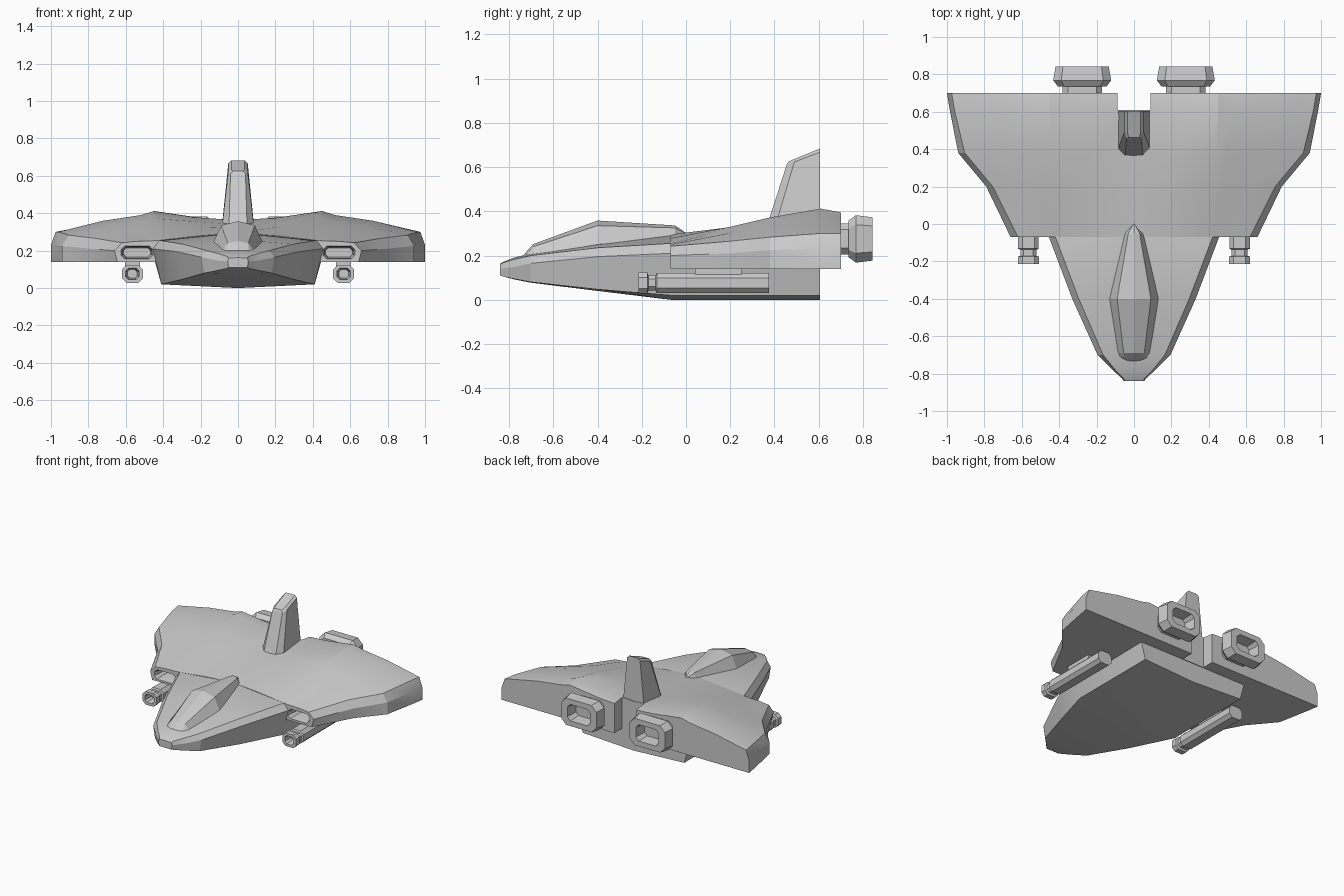
import bpy, bmesh, math

if "Cube" in bpy.data.objects:
    bpy.data.objects.remove(bpy.data.objects["Cube"])


def loft(name, rings):
    """Skin a list of equally sized closed rings and cap both ends."""
    bm = bmesh.new()
    rows = [[bm.verts.new(p) for p in r] for r in rings]
    n = len(rows[0])
    for a, b in zip(rows, rows[1:]):
        for i in range(n):
            bm.faces.new((a[i], a[(i + 1) % n], b[(i + 1) % n], b[i]))
    bm.faces.new(rows[0])
    bm.faces.new(rows[-1][::-1])
    bmesh.ops.recalc_face_normals(bm, faces=bm.faces)
    me = bpy.data.meshes.new(name)
    bm.to_mesh(me)
    bm.free()
    ob = bpy.data.objects.new(name, me)
    bpy.context.collection.objects.link(ob)
    return ob


def sym(y, half):
    """Full symmetric section at y from a half profile, top centre to bottom centre."""
    return [(x, y, z) for x, z in half] + [(-x, y, z) for x, z in half[-2:0:-1]]


def octa(cx, cz, y, hw, hh, c=0.3):
    """Rectangle with cut corners in the xz plane."""
    k = c * 2 * min(hw, hh)
    pts = [(hw, -hh + k), (hw, hh - k), (hw - k, hh), (-hw + k, hh),
           (-hw, hh - k), (-hw, -hh + k), (-hw + k, -hh), (hw - k, -hh)]
    return [(cx + x, y, cz + z) for x, z in pts]


def tube(name, cx, cz, steps, c=0.3):
    return loft(name, [octa(cx, cz, y, w, h, c) for y, w, h in steps])


def cut(target, cutter):
    cutter.hide_render = True
    m = target.modifiers.new("cut", 'BOOLEAN')
    m.object, m.operation, m.solver = cutter, 'DIFFERENCE', 'EXACT'
    bpy.context.view_layer.objects.active = target
    bpy.ops.object.modifier_apply(modifier=m.name)
    bpy.data.objects.remove(cutter)


# Fuselage: y, top centre z, upper edge, outer edge, bottom edge, bottom centre z
body = [(-.84, .163, (.05, .16), (.055, .14), (.05, .11), .11),
        (-.825, .172, (.055, .168), (.065, .142), (.06, .105), .105),
        (-.78, .19, (.10, .182), (.115, .148), (.105, .095), .093),
        (-.70, .21, (.165, .20), (.195, .165), (.18, .08), .077),
        (-.40, .26, (.295, .235), (.33, .195), (.295, .047), .04),
        (-.07, .295, (.42, .255), (.455, .21), (.41, .02), 0),
        (.605, .20, (.42, .19), (.455, .18), (.41, .02), 0)]
fuselage = loft("fuselage", [sym(y, [(0, t), a, b, c, (0, d)]) for y, t, a, b, c, d in body])

# Delta wing
wing_sections = [
    (-.07, [(0, .295), (.22, .278), (.42, .255), (.46, .252), (.54, .25), (.62, .242), (.66, .20), (.645, .14)]),
    (.20, [(0, .322), (.22, .328), (.43, .33), (.48, .32), (.61, .302), (.755, .265), (.79, .21), (.79, .14)]),
    (.38, [(0, .34), (.22, .355), (.44, .372), (.50, .36), (.68, .332), (.905, .283), (.94, .225), (.94, .14)]),
    (.61, [(0, .362), (.22, .378), (.45, .412), (.52, .39), (.72, .36), (.96, .30), (.985, .23), (.985, .14)]),
    (.70, [(0, .35), (.22, .365), (.45, .395), (.52, .378), (.72, .352), (.975, .30), (1, .23), (1, .14)])]
wing = loft("delta_wing", [sym(y, h + [(0, .14)]) for y, h in wing_sections])

# Rear centre slot and the two front intakes are cut out of the wing
cut(wing, tube("slot_cutter", 0, .3, [(.61, .088, .3), (.8, .088, .3)], 0.001))
for s in (-1, 1):
    cut(wing, tube("intake_cutter", s * .54, .19,
                   [(-.09, .095, .04), (-.05, .078, .029), (.05, .072, .025)]))

# Canopy: y, ridge z, shoulder, base
canopy_sections = [(-.735, .20, (.03, .195), (.045, .185)),
                   (-.715, .225, (.055, .212), (.082, .19)),
                   (-.69, .252, (.055, .24), (.088, .20)),
                   (-.40, .358, (.09, .335), (.13, .25)),
                   (-.05, .336, (.03, .325), (.055, .28)),
                   (0, .302, (.004, .30), (.006, .28))]
loft("canopy", [sym(y, [(0, t), a, b, (0, .17)]) for y, t, a, b in canopy_sections])


# Tail fin with bevelled leading edge and sloping tip
def fin_ring(pts, z):
    return [(x, y, z(y)) for x, y in pts] + [(-x, y, z(y)) for x, y in pts[::-1]]


loft("tail_fin", [fin_ring([(.05, .345), (.092, .385), (.092, .605)], lambda y: .27),
                  fin_ring([(.04, .455), (.052, .49), (.052, .605)], lambda y: .61 + (y - .455) * .38),
                  fin_ring([(.028, .463), (.036, .49), (.036, .605)], lambda y: .625 + (y - .463) * .41)])

# Paired engines and underwing guns
for s, side in ((-1, "left"), (1, "right")):
    tube("engine_" + side, s * .277, .275,
         [(.68, .105, .07), (.735, .105, .07), (.735, .13, .083), (.768, .155, .107),
          (.842, .142, .098), (.842, .092, .06), (.76, .08, .05)], .2)
    tube("gun_" + side, s * .565, .076,
         [(-.15, .026, .022), (-.215, .036, .03), (-.215, .056, .048), (-.175, .056, .048), (-.17, .043, .034),
          (-.137, .043, .034), (-.132, .055, .046), (.375, .055, .046)], .25)
    tube("gun_pylon_" + side, s * .565, .125, [(.04, .04, .03), (.25, .04, .03)], .01)

# Soft shading across the gentle wing and hull creases
bpy.ops.object.select_all(action='DESELECT')
for ob in (wing, fuselage):
    ob.select_set(True)
bpy.context.view_layer.objects.active = wing
bpy.ops.object.shade_smooth_by_angle(angle=math.radians(20))
